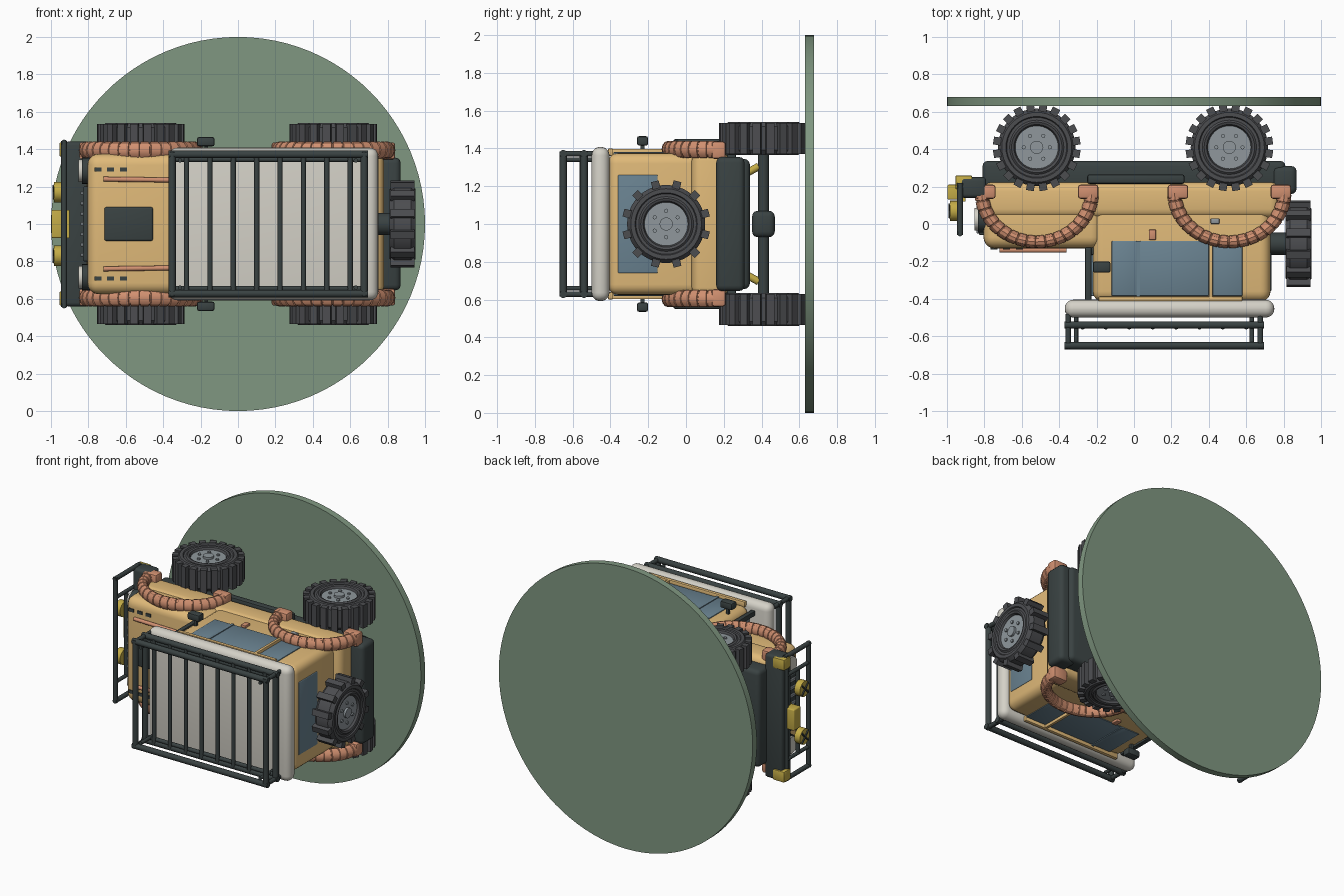
import bpy, bmesh
from math import sin, cos, pi, radians
from mathutils import Vector, Matrix

if "Cube" in bpy.data.objects:
    bpy.data.objects.remove(bpy.data.objects["Cube"])


def mat(name, hexa):
    m = bpy.data.materials.new(name)
    m.diffuse_color = [(int(hexa[i:i + 2], 16) / 255) ** 2.2 for i in (0, 2, 4)] + [1]
    m.use_nodes = True
    m.node_tree.nodes["Principled BSDF"].inputs["Base Color"].default_value = m.diffuse_color
    return m


TAN, CREAM = mat("tan", "dfb878"), mat("cream", "d3d0c6")
DARK, TIRE = mat("dark_trim", "3c4444"), mat("rubber", "4d4e51")
GREEN, GLASS = mat("green", "7f9680"), mat("glass", "6a8290")
RUST, YELLOW = mat("rust", "d08f70"), mat("yellow", "c2aa48")
RIM = mat("rim_grey", "8e969b")


def finish(name, bm, m, matrix=None):
    bmesh.ops.recalc_face_normals(bm, faces=bm.faces)
    me = bpy.data.meshes.new(name)
    bm.to_mesh(me)
    bm.free()
    ob = bpy.data.objects.new(name, me)
    bpy.context.collection.objects.link(ob)
    me.materials.append(m)
    if matrix is not None:
        ob.matrix_world = matrix
    return ob


def add_box(bm, size, matrix):
    bmesh.ops.create_cube(bm, size=1, matrix=matrix @ Matrix.Diagonal((*size, 1)))


# The vehicle lies with its roof to -y; w is the sideways offset from z = 1
def box(name, x, y, w, m, bevel=0.0, seg=3):
    bm = bmesh.new()
    size = (abs(x[1] - x[0]), abs(y[1] - y[0]), abs(w[1] - w[0]))
    c = (sum(x) / 2, sum(y) / 2, 1 + sum(w) / 2)
    add_box(bm, size, Matrix.Translation(c))
    if bevel:
        bmesh.ops.bevel(bm, geom=bm.edges[:], offset=bevel, segments=seg,
                        profile=0.5, affect='EDGES', clamp_overlap=True)
    return finish(name, bm, m)


def pair(name, x, y, w, m, bevel=0.0, seg=2):
    for s, side in ((1, "right"), (-1, "left")):
        box(f"{name}_{side}", x, y, (s * w[0], s * w[1]), m, bevel, seg)


def rod(name, a, b, r, m, n=12):
    a, b = Vector((a[0], a[1], 1 + a[2])), Vector((b[0], b[1], 1 + b[2]))
    bm = bmesh.new()
    q = (b - a).to_track_quat('Z', 'Y').to_matrix().to_4x4()
    bmesh.ops.create_cone(bm, cap_ends=True, segments=n, radius1=r, radius2=r,
                          depth=(b - a).length, matrix=Matrix.Translation((a + b) / 2) @ q)
    return finish(name, bm, m)


def lathe(bm, profile, n=40):
    rings = [[bm.verts.new((r * cos(2 * pi * i / n), r * sin(2 * pi * i / n), z))
              for r, z in profile] for i in range(n)]
    k = len(profile)
    for i in range(n):
        for j in range(k):
            a, b = rings[i], rings[(i + 1) % n]
            bm.faces.new((a[j], b[j], b[(j + 1) % k], a[(j + 1) % k]))


def wheel(name, matrix, h, treads):
    bm = bmesh.new()
    lathe(bm, [(.11, -h), (.185, -h), (.207, -h + .025), (.207, h - .025), (.187, h),
               (.165, h), (.16, h - .008), (.145, h - .008), (.135, h), (.122, h - .005), (.11, h - .03)])
    for i in range(treads):
        add_box(bm, (.04, .042, 2 * h - .012), Matrix.Rotation(2 * pi * (i + .5) / treads, 4, 'Z')
                @ Matrix.Translation((.214, 0, 0)))
    finish(name + "_tire", bm, TIRE, matrix)
    bm = bmesh.new()
    parts = [(.123, 2 * h - .04, 0, 0, 40), (.035, 2 * h - .01, 0, 0, 16)]
    parts += [(.011, 2 * h - .02, .07 * cos(a), .07 * sin(a), 8)
              for a in (2 * pi * i / 6 for i in range(6))]
    for r, d, x, y, n in parts:
        bmesh.ops.create_cone(bm, cap_ends=True, segments=n, radius1=r, radius2=r, depth=d,
                              matrix=Matrix.Translation((x, y, 0)))
    finish(name + "_rim", bm, RIM, matrix)


def fender(name, cx, s):
    # ribbed half ring, groove between each rib
    bm = bmesh.new()
    rings, n = [], 18
    for i in range(n):
        for f, k in ((.0, 1), (.82, 1), (.86, .86), (.96, .86)):
            a = pi + pi * (i + f) / n
            ring = []
            for j in range(12):
                t = 2 * pi * j / 12
                rad = .277 + .036 * k * cos(t)
                ring.append(bm.verts.new((cx + rad * 1.06 * cos(a), .165 + rad * .94 * sin(a),
                                          1 + s * (.395 + .045 * k * sin(t)))))
            rings.append(ring)
    for a, b in zip(rings, rings[1:]):
        for j in range(12):
            bm.faces.new((a[j], b[j], b[(j + 1) % 12], a[(j + 1) % 12]))
    bm.faces.new(rings[0])
    bm.faces.new(rings[-1])
    finish(name, bm, RUST)


# Green round base
bm = bmesh.new()
bmesh.ops.create_cone(bm, cap_ends=True, segments=96, radius1=1, radius2=1, depth=.048,
                      matrix=Matrix.Translation((0, .654, 1)) @ Matrix.Rotation(pi / 2, 4, 'X'))
finish("base_disc", bm, GREEN)

# Body, roof and chassis
box("chassis", (-.81, .81), (.18, .338), (-.345, .345), DARK, .03)
box("lower_body", (-.81, .78), (.03, .225), (-.385, .385), TAN, .05, 4)
box("hood", (-.805, -.17), (-.13, .12), (-.375, .375), TAN, .06, 5)
box("cabin", (-.22, .73), (-.415, .12), (-.375, .375), TAN, .055, 5)
box("roof", (-.37, .75), (-.50, -.405), (-.408, .408), CREAM, .045, 5)
box("rear_bumper", (.74, .87), (.16, .31), (-.355, .355), DARK, .03)
box("front_bumper", (-.93, -.79), (.14, .25), (-.44, .44), DARK, .02)
pair("side_step", (-.25, .27), (.215, .265), (.33, .395), DARK, .012)

# Wheels, axles, shocks and fenders
for cx, end in ((-.52, "front"), (.51, "rear")):
    rod(end + "_axle", (cx, .41, -.42), (cx, .41, .42), .03, DARK)
    box(end + "_differential", (cx - .06, cx + .06), (.35, .47), (-.07, .07), DARK, .03)
    for s, side in ((1, "right"), (-1, "left")):
        wheel(f"{end}_{side}_wheel", Matrix.Translation((cx, .41, 1 + s * .453))
              @ Matrix.Rotation(0 if s > 0 else pi, 4, 'X'), .0875, 20)
        rod(f"{end}_{side}_shock", (cx, .25, s * .23), (cx, .385, s * .305), .02, YELLOW)
        fender(f"{end}_{side}_fender", cx, s)
        for d in (-.275, .275):
            box(f"{end}_{side}_fender_foot", (cx + d - .055, cx + d + .055), (.135, .21),
                (s * .345, s * .437), RUST, .014, 2)
wheel("spare_wheel", Matrix.Translation((.88, -.105, 1)) @ Matrix.Rotation(pi / 2, 4, 'Y'), .07, 12)
rod("spare_mount", (.7, -.105, 0), (.85, -.105, 0), .06, DARK)

# Side windows, frames and door details
for i, (a, b) in enumerate(((-.12, .015), (.03, .40), (.42, .58))):
    pair(f"side_window_{i}", (a, b), (-.385, -.09), (.36, .381), GLASS, .006)
pair("window_divider", (.013, .032), (-.39, -.09), (.36, .385), GLASS)
pair("window_pillar", (.40, .42), (-.41, -.09), (.36, .398), TAN, .004)
pair("roof_gutter", (-.19, .58), (-.413, -.388), (.36, .40), TAN, .006)
pair("door_handle", (.08, .117), (-.085, -.03), (.37, .392), RUST, .005)
pair("side_latch", (.41, .457), (0, .03), (.37, .392), RIM, .005)
pair("mirror", (-.22, -.125), (-.26, -.2), (.415, .465), DARK, .012)
pair("mirror_arm", (-.18, -.16), (-.24, -.22), (.36, .43), DARK)
box("rear_window", (.72, .734), (-.36, -.15), (-.26, .26), GLASS, .005)

# Windscreen
box("windscreen", (-.232, -.21), (-.385, -.15), (-.31, .31), GLASS, .005)
pair("windscreen_post", (-.262, -.228), (-.41, -.125), (.315, .35), DARK, .006)
box("windscreen_sill", (-.255, -.215), (-.165, -.125), (-.34, .34), DARK, .006)

# Hood details
box("hood_vent", (-.715, -.455), (-.142, -.12), (-.09, .09), DARK, .01)
for s, side in ((1, "right"), (-1, "left")):
    rod("hood_rail_" + side, (-.72, -.14, s * .24), (-.36, -.14, s * .235), .013, RUST)
for i in range(3):
    pair(f"hood_slot_{i}", (-.768 + i * .068, -.73 + i * .068), (-.136, -.12), (.28, .302), DARK)

# Grille and headlights
box("grille", (-.83, -.79), (-.06, .14), (-.2, .2), DARK, .01)
for i in range(7):
    w = -.165 + i * .055
    box("grille_bar", (-.842, -.82), (-.05, .13), (w - .01, w + .01), RIM, .003, 1)
for s, side in ((1, "right"), (-1, "left")):
    rod("headlight_" + side, (-.79, .025, s * .285), (-.852, .025, s * .285), .06, CREAM, 24)
    rod("headlight_ring_" + side, (-.79, .025, s * .285), (-.835, .025, s * .285), .07, DARK, 24)

# Bull bar with lamps and winch
bx = -.93
for y in (-.05, .2):
    rod("bull_bar_cross", (bx, y, -.445), (bx, y, .445), .016, DARK)
for w in (-.435, .435):
    rod("bull_bar_upright", (bx, -.06, w), (bx, .22, w), .016, DARK)
rod("bull_bar_mid", (bx, .07, -.3), (bx, .07, .3), .014, DARK)
for w in (-.3, .3):
    rod("bull_bar_stay", (bx, -.05, w), (bx, .2, w), .013, DARK)
for s, side in ((1, "right"), (-1, "left")):
    rod("fog_lamp_" + side, (-.94, .07, s * .17), (-.985, .07, s * .17), .055, YELLOW, 20)
    for t in (pi / 4, -pi / 4):
        dy, dw = .05 * cos(t), .05 * sin(t)
        rod("lamp_cross_" + side, (-.987, .07 - dy, s * .17 - dw),
            (-.987, .07 + dy, s * .17 + dw), .007, DARK, 6)
box("winch", (-.998, -.92), (.13, .21), (-.075, .075), YELLOW, .008)
box("winch_plate", (-.915, -.9), (.12, .2), (-.075, .075), YELLOW)
pair("bumper_corner", (-.955, -.865), (.185, .26), (.36, .437), YELLOW, .008)

# Roof rack
for y in (-.54, -.65):
    for w in (-.372, .372):
        rod("rack_side_rail", (-.372, y, w), (.695, y, w), .02, DARK)
    for x in (-.352, .675):
        rod("rack_end_rail", (x, y, -.385), (x, y, .385), .02, DARK)
for x in (-.352, .675):
    for w in (-.372, .372):
        rod("rack_post", (x, -.655, w), (x, -.48, w), .015, DARK)
for x in (-.31, .63):
    for w in (-.34, .34):
        rod("rack_foot", (x, -.655, w), (x, -.48, w), .012, DARK)
for w in (-.345, .345):
    rod("rack_inner_rail", (-.352, -.54, w), (.675, -.54, w), .014, DARK)
for i in range(8):
    x = -.275 + i * .125
    rod("rack_slat", (x, -.55, -.37), (x, -.55, .37), .014, DARK)

# Smooth shading with crisp edges
for ob in bpy.data.objects:
    ob.select_set(True)
bpy.context.view_layer.objects.active = bpy.data.objects["base_disc"]
bpy.ops.object.shade_smooth_by_angle(angle=radians(32))
